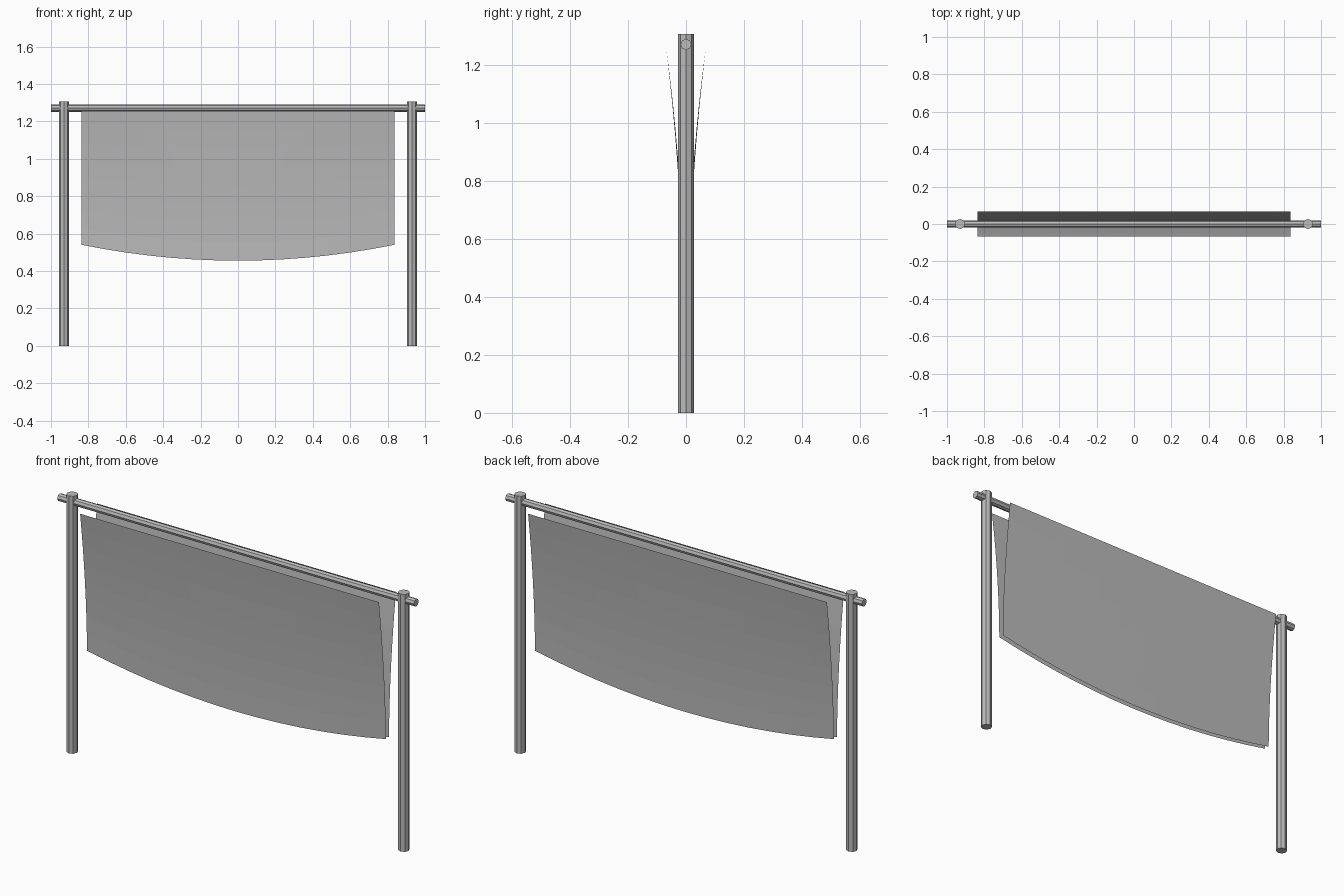
import bpy, bmesh, math
from mathutils import Matrix

if "Cube" in bpy.data.objects:
    bpy.data.objects.remove(bpy.data.objects["Cube"])

grey = bpy.data.materials.new("plain grey")
grey.diffuse_color = (0.5, 0.5, 0.5, 1)
grey.use_nodes = True
grey.node_tree.nodes["Principled BSDF"].inputs["Base Color"].default_value = grey.diffuse_color


def add_object(name, bm):
    mesh = bpy.data.meshes.new(name)
    bm.to_mesh(mesh)
    bm.free()
    mesh.materials.append(grey)
    obj = bpy.data.objects.new(name, mesh)
    bpy.context.collection.objects.link(obj)
    return obj


def rod(name, radius, length, sides, matrix):
    bm = bmesh.new()
    bmesh.ops.create_cone(bm, cap_ends=True, segments=sides, radius1=radius,
                          radius2=radius, depth=length, matrix=matrix)
    return add_object(name, bm)


def sheet(name, side, cols=14, rows=8):
    # Thin cloth: flares outward at the top, lower hem sags in the middle
    bm = bmesh.new()
    grid = []
    for r in range(rows + 1):
        t = r / rows
        row = []
        for c in range(cols + 1):
            u = 2 * c / cols - 1
            hem = 0.455 + 0.085 * u * u
            z = hem + (1.255 - hem) * t
            y = 0.013 + 0.055 * t ** 1.75
            row.append(bm.verts.new((0.838 * u, side * y, z)))
        grid.append(row)
    for r in range(rows):
        for c in range(cols):
            quad = [grid[r][c], grid[r][c + 1], grid[r + 1][c + 1], grid[r + 1][c]]
            bm.faces.new(quad if side < 0 else quad[::-1])
    return add_object(name, bm)


# Upright posts
for label, s in (("left", -1), ("right", 1)):
    rod(label + "_post", 0.027, 1.305, 8, Matrix.Translation((s * 0.93, 0, 0.6525)))

# Crossbar passing through both posts
rod("crossbar", 0.019, 2.0, 8,
    Matrix.Translation((0, 0, 1.27)) @ Matrix.Rotation(math.pi / 2, 4, 'Y'))

# Two hanging cloth sheets
sheet("front_cloth", -1)
sheet("back_cloth", 1)
